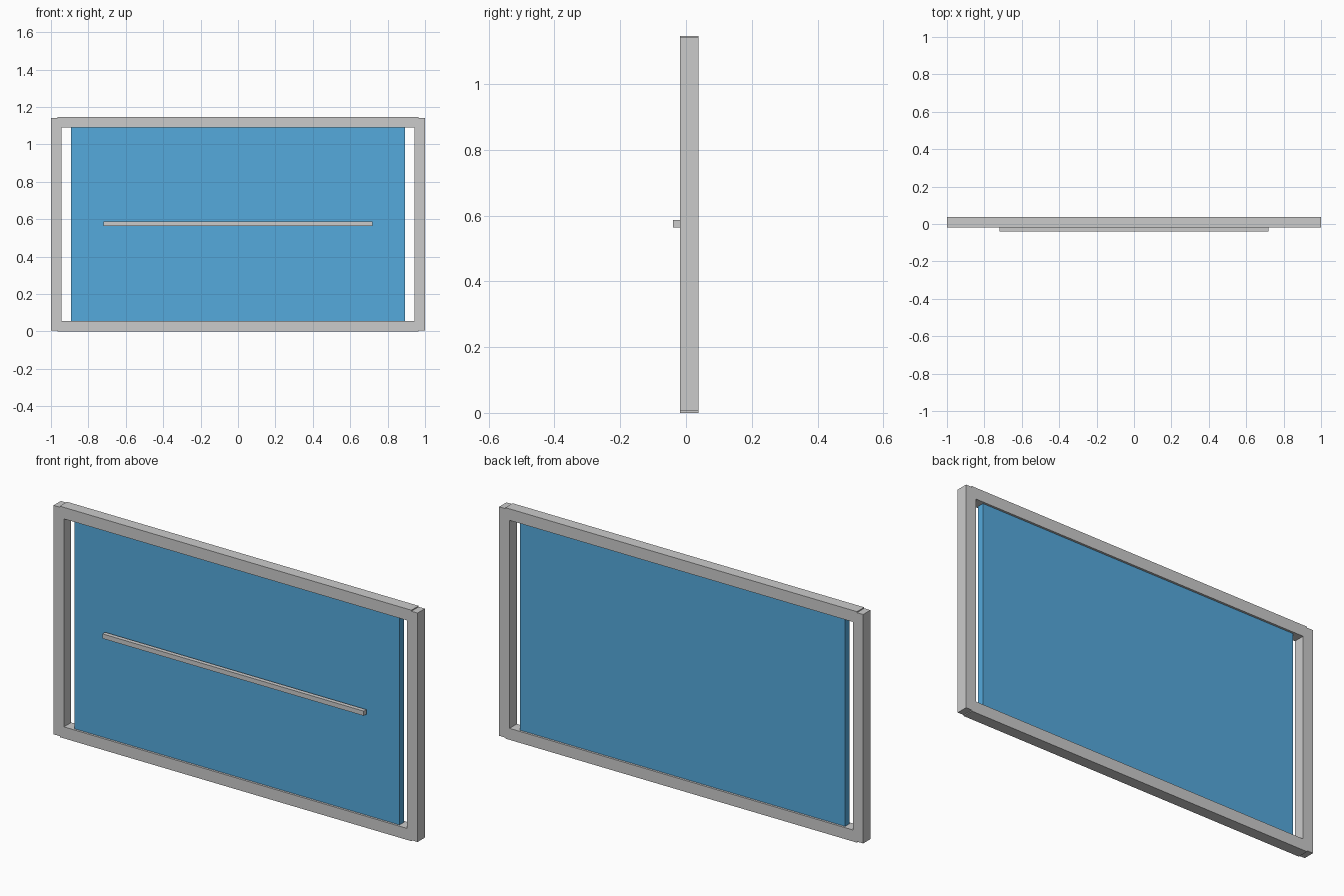
import bpy

if "Cube" in bpy.data.objects:
    bpy.data.objects.remove(bpy.data.objects["Cube"])

blue = bpy.data.materials.new("panel_blue")
blue.diffuse_color = (0.09, 0.40, 0.72, 1)
blue.use_nodes = True
blue.node_tree.nodes["Principled BSDF"].inputs["Base Color"].default_value = blue.diffuse_color


def box(name, x, y, z, mat=None):
    """Box from (min, max) ranges on each axis."""
    bpy.ops.mesh.primitive_cube_add(size=1, location=[sum(r) / 2 for r in (x, y, z)])
    ob = bpy.context.object
    ob.name = name
    ob.scale = [r[1] - r[0] for r in (x, y, z)]
    bpy.ops.object.transform_apply(location=False, rotation=False, scale=True)
    if mat:
        ob.data.materials.append(mat)
    return ob


HEIGHT, BAR = 1.147, 0.057
DEPTH = (-0.019, 0.038)

# Side posts, slightly shorter than the full height
for side, s in (("left", -1), ("right", 1)):
    box(side + "_post", sorted((s * (1 - BAR), s)), DEPTH, (0.005, HEIGHT - 0.005))

# Top and bottom rails, their ends let into the posts
for name, z in (("bottom_rail", 0), ("top_rail", HEIGHT - BAR)):
    box(name, (-0.966, 0.966), DEPTH, (z, z + BAR))

# Panel held between the rails, with a gap at each side
box("panel", (-0.893, 0.893), (-0.008, 0.027), (BAR, HEIGHT - BAR), blue)

# Long handle across the front of the panel
box("handle", (-0.718, 0.718), (-0.039, -0.018), (0.564, 0.587))
